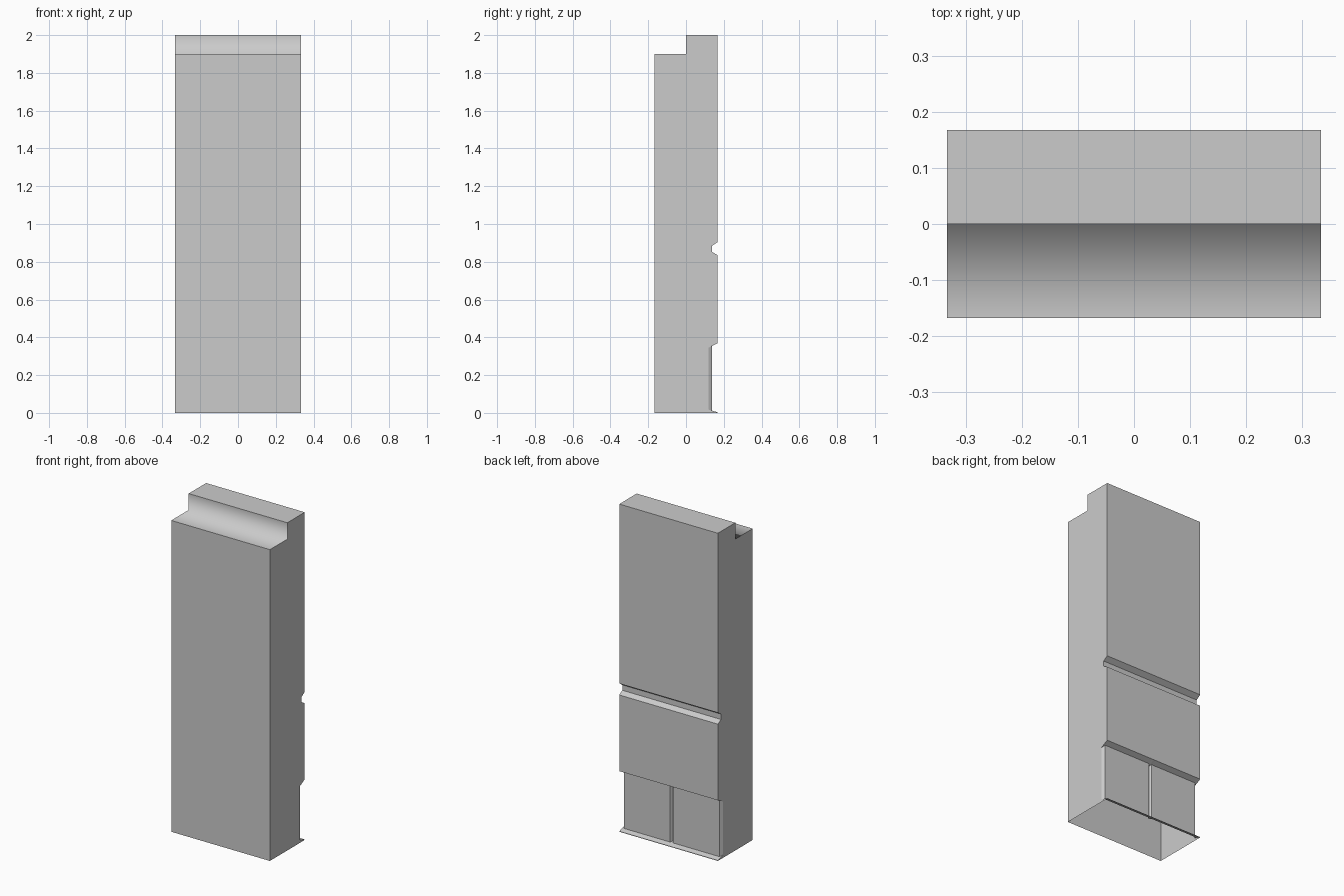
import bpy, bmesh, math

if "Cube" in bpy.data.objects:
    bpy.data.objects.remove(bpy.data.objects["Cube"])

W, D = 0.333, 0.168      # half width, half depth
PANEL, DEEP = 0.138, 0.12  # back panel face and bottom of the V joints


def profile(deep):
    """Side outline (y, z) from front bottom, over the top, to back bottom."""
    y, hi, lo = (DEEP, 0.345, 0.017) if deep else (PANEL, 0.355, 0.012)
    return [(-D, 0), (-D, 1.9), (0, 1.9), (0, 2), (D, 2),
            (D, 0.905), (PANEL, 0.885), (PANEL, 0.852), (D, 0.835),
            (D, 0.37), (y, hi), (y, lo), (D, 0.003), (D, 0)]


# Wall shell: outline lofted along x, dipping at the ends and middle joint
stations = [(-W, 1), (-0.322, 0), (-0.01, 0), (0, 1), (0.01, 0), (0.322, 0), (W, 1)]
bm = bmesh.new()
rows = [[bm.verts.new((x, y, z)) for y, z in profile(deep)] for x, deep in stations]
for a, b in zip(rows, rows[1:]):
    for i in range(len(a) - 1):          # underside stays open
        bm.faces.new((a[i], b[i], b[i + 1], a[i + 1]))
bm.faces.new(rows[0])
bm.faces.new(rows[-1][::-1])
bmesh.ops.recalc_face_normals(bm, faces=bm.faces)
# The shell is open below: make sure normals point outward
top = max(bm.faces, key=lambda f: f.calc_center_median().z)
if top.normal.z < 0:
    bmesh.ops.reverse_faces(bm, faces=bm.faces)
bmesh.ops.dissolve_limit(bm, angle_limit=math.radians(0.5),
                         verts=bm.verts, edges=bm.edges)

# Soft shading only across the inner corner of the top ledge
for f in bm.faces:
    f.smooth = True
for e in bm.edges:
    e.smooth = all(abs(v.co.y) < 1e-4 and abs(v.co.z - 1.9) < 1e-4 for v in e.verts)

mesh = bpy.data.meshes.new("wall_block")
bm.to_mesh(mesh)
bm.free()
bpy.context.collection.objects.link(bpy.data.objects.new("wall_block", mesh))
